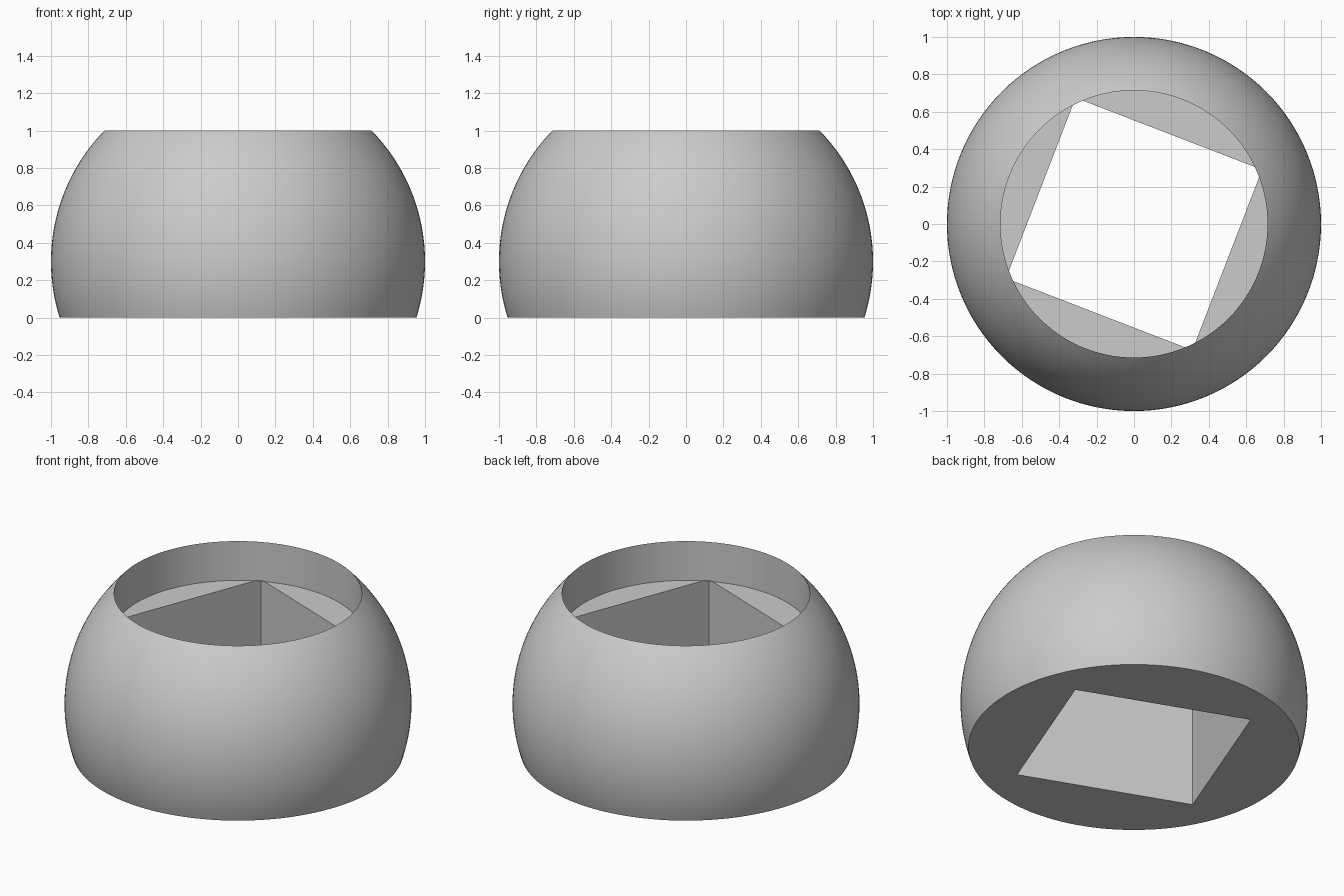
import bpy, bmesh, math

cube = bpy.data.objects.get("Cube")
if cube:
    bpy.data.objects.remove(cube, do_unlink=True)

SEGMENTS = 128
CENTRE_Z = 0.3      # height of the sphere's centre, radius 1
LEDGE_Z = 0.75      # floor of the round bore
RIM_Z = 1.0

grey = bpy.data.materials.new("plain grey")
grey.use_nodes = True
colour = (0.6, 0.6, 0.6, 1)
grey.diffuse_color = colour
grey.node_tree.nodes["Principled BSDF"].inputs["Base Color"].default_value = colour


def make_object(name, bm):
    bmesh.ops.recalc_face_normals(bm, faces=bm.faces)
    mesh = bpy.data.meshes.new(name)
    bm.to_mesh(mesh)
    bm.free()
    mesh.materials.append(grey)
    obj = bpy.data.objects.new(name, mesh)
    bpy.context.collection.objects.link(obj)
    return obj


# Truncated sphere with a round bore sunk into its top
low = math.asin(-CENTRE_Z)
high = math.asin(RIM_Z - CENTRE_Z)
steps = 32
angles = [low + (high - low) * i / steps for i in range(steps + 1)]
profile = [(math.cos(a), CENTRE_Z + math.sin(a)) for a in angles]
profile.append((math.cos(high), LEDGE_Z))

bm = bmesh.new()
rings = []
for r, z in profile:
    turns = [math.tau * i / SEGMENTS for i in range(SEGMENTS)]
    rings.append([bm.verts.new((r * math.cos(t), r * math.sin(t), z)) for t in turns])
for a, b in zip(rings, rings[1:]):
    for i in range(SEGMENTS):
        j = (i + 1) % SEGMENTS
        bm.faces.new((a[i], a[j], b[j], b[i]))
bm.faces.new(rings[0])
bm.faces.new(rings[-1])
body = make_object("sphere_body", bm)

# Turned rectangular hole through the floor
bm = bmesh.new()
bmesh.ops.create_cube(bm, size=1)
cutter = make_object("hole_cutter", bm)
bottom, top = -0.2, LEDGE_Z + 0.002
cutter.scale = (1.068, 1.034, top - bottom)
cutter.location.z = (top + bottom) / 2
cutter.rotation_euler.z = math.radians(-21.1)
cutter.hide_render = True

cut = body.modifiers.new("hole", 'BOOLEAN')
cut.operation = 'DIFFERENCE'
cut.solver = 'EXACT'
cut.object = cutter

bpy.ops.object.select_all(action='DESELECT')
body.select_set(True)
bpy.context.view_layer.objects.active = body
bpy.ops.object.modifier_apply(modifier=cut.name)
bpy.data.objects.remove(cutter, do_unlink=True)
bpy.ops.object.shade_smooth_by_angle(angle=math.radians(30))
